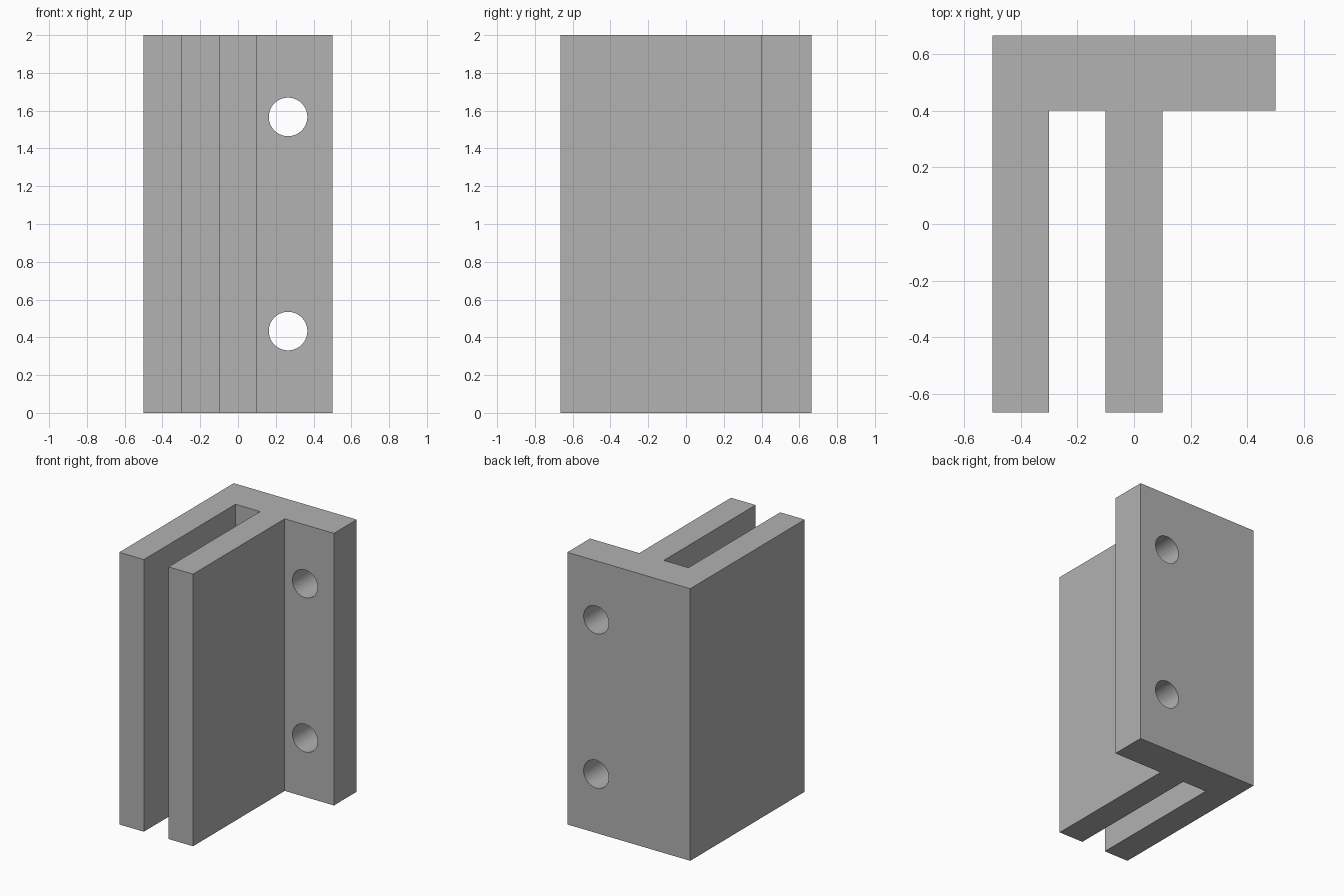
import bpy
import bmesh
import math

cube = bpy.data.objects.get("Cube")
if cube:
    bpy.data.objects.remove(cube, do_unlink=True)

HEIGHT = 2.0
BACK, PLATE_FRONT, FIN_FRONT = 0.665, 0.4, -0.665

grey = bpy.data.materials.new("plain grey")
grey.use_nodes = True
colour = (0.445, 0.445, 0.445, 1)
grey.diffuse_color = colour
grey.node_tree.nodes["Principled BSDF"].inputs["Base Color"].default_value = colour

# Bracket body: back plate with two parallel fins, extruded upward
profile = [
    (-0.5, BACK), (-0.5, FIN_FRONT), (-0.3, FIN_FRONT), (-0.3, PLATE_FRONT),
    (-0.1, PLATE_FRONT), (-0.1, FIN_FRONT), (0.1, FIN_FRONT),
    (0.1, PLATE_FRONT), (0.5, PLATE_FRONT), (0.5, BACK),
]
bm = bmesh.new()
base = bm.faces.new([bm.verts.new((x, y, 0)) for x, y in profile])
extruded = bmesh.ops.extrude_face_region(bm, geom=[base], use_keep_orig=True)
top_verts = [v for v in extruded["geom"] if isinstance(v, bmesh.types.BMVert)]
bmesh.ops.translate(bm, verts=top_verts, vec=(0, 0, HEIGHT))
bmesh.ops.recalc_face_normals(bm, faces=bm.faces)
mesh = bpy.data.meshes.new("bracket")
bm.to_mesh(mesh)
bm.free()
bracket = bpy.data.objects.new("bracket", mesh)
bpy.context.collection.objects.link(bracket)
mesh.materials.append(grey)


# Round screw holes through the mounting flange
def cut_hole(z):
    bpy.ops.mesh.primitive_cylinder_add(
        vertices=64, radius=0.102, depth=0.5,
        location=(0.265, (BACK + PLATE_FRONT) / 2, z),
        rotation=(math.pi / 2, 0, 0))
    cutter = bpy.context.object
    cutter.name = "hole_cutter"
    cutter.hide_render = True
    cutter.data.materials.append(grey)
    hole = bracket.modifiers.new("screw hole", "BOOLEAN")
    hole.operation = "DIFFERENCE"
    hole.solver = "EXACT"
    hole.object = cutter
    bpy.context.view_layer.objects.active = bracket
    bpy.ops.object.modifier_apply(modifier=hole.name)
    bpy.data.objects.remove(cutter, do_unlink=True)


for side in (-1, 1):
    cut_hole(HEIGHT / 2 + side * 0.567)

# Smooth hole walls, sharp block edges
bpy.ops.object.select_all(action="DESELECT")
bracket.select_set(True)
bpy.context.view_layer.objects.active = bracket
bpy.ops.object.shade_smooth_by_angle(angle=math.radians(30))
